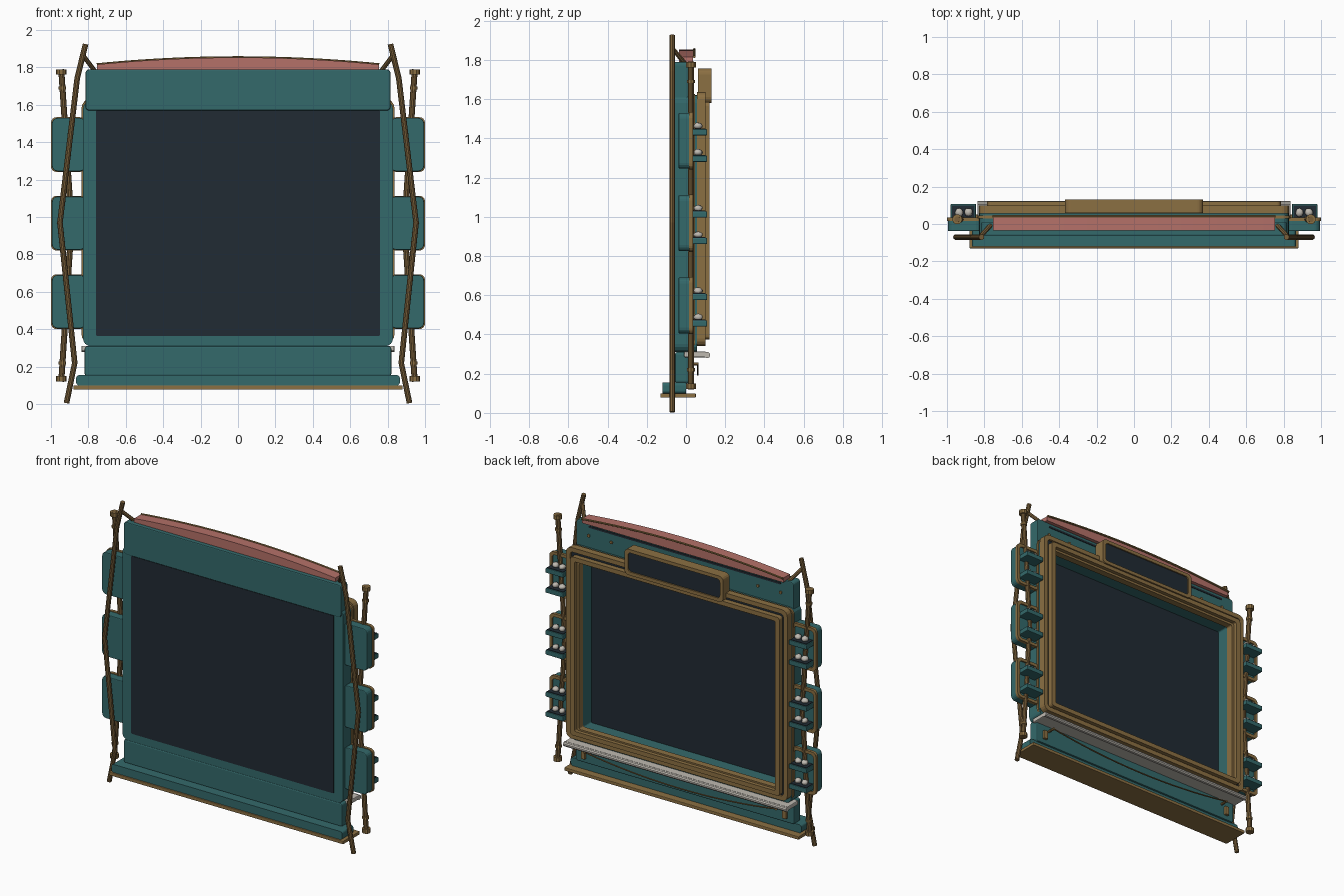
import bpy, bmesh, math, random
from mathutils import Vector

if "Cube" in bpy.data.objects:
    bpy.data.objects.remove(bpy.data.objects["Cube"])
random.seed(4)

def mat(name, c):
    m = bpy.data.materials.new(name)
    m.diffuse_color = (*c, 1)
    m.use_nodes = True
    m.node_tree.nodes["Principled BSDF"].inputs["Base Color"].default_value = m.diffuse_color
    return m

TEAL = mat("teal paint", (0.034, 0.142, 0.147))
DARK = mat("dark screen", (0.015, 0.024, 0.033))
GOLD = mat("old brass", (0.26, 0.16, 0.055))
BROWN = mat("brown rod", (0.19, 0.115, 0.042))
PINK = mat("faded pink", (0.46, 0.165, 0.14))
PALE = mat("pale stone", (0.52, 0.49, 0.44))

def finish(name, bm, m, smooth=False):
    bmesh.ops.recalc_face_normals(bm, faces=bm.faces)
    me = bpy.data.meshes.new(name)
    bm.to_mesh(me)
    bm.free()
    me.materials.append(m)
    o = bpy.data.objects.new(name, me)
    bpy.context.collection.objects.link(o)
    if smooth:
        for p in me.polygons:
            p.use_smooth = True
    return o

def outline(x0, x1, z0, z1, r, n=4):
    pts = []
    for cx, cz, a in ((x1-r, z1-r, 0), (x0+r, z1-r, 90), (x0+r, z0+r, 180), (x1-r, z0+r, 270)):
        for i in range(n + 1):
            t = math.radians(a + 90 * i / n)
            pts.append((cx + r * math.cos(t), cz + r * math.sin(t)))
    return pts

def plate(name, rect, y0, y1, m, r=0.02, hole=None, hr=0.01, bevel=0):
    """Rounded slab facing y, optionally with a rounded opening."""
    bm = bmesh.new()
    def loop(pts, y):
        return [bm.verts.new((x, y, z)) for x, z in pts]
    def bridge(a, b):
        for i in range(len(a)):
            j = (i + 1) % len(a)
            bm.faces.new((a[i], a[j], b[j], b[i]))
    o = outline(*rect, r)
    a, b = loop(o, y0), loop(o, y1)
    bridge(a, b)
    if hole:
        h = outline(*hole, hr)
        c, d = loop(h, y0), loop(h, y1)
        bridge(c, d)
        bridge(a, c)
        bridge(b, d)
    else:
        bm.faces.new(a)
        bm.faces.new(b)
    ob = finish(name, bm, m)
    if bevel:
        md = ob.modifiers.new("soft edge", "BEVEL")
        md.width, md.segments, md.limit_method = bevel, 2, 'ANGLE'
        md.angle_limit = math.radians(40)
    return ob

def box(name, x0, x1, y0, y1, z0, z1, m, bevel=0.006):
    bm = bmesh.new()
    bmesh.ops.create_cube(bm, size=1)
    for v in bm.verts:
        v.co = ((x0+x1)/2 + v.co.x*(x1-x0), (y0+y1)/2 + v.co.y*(y1-y0), (z0+z1)/2 + v.co.z*(z1-z0))
    ob = finish(name, bm, m)
    if bevel:
        md = ob.modifiers.new("soft edge", "BEVEL")
        md.width, md.segments = bevel, 2
    return ob

def tube(name, pts, rad, m, sides=10):
    """Round rod swept along points."""
    bm = bmesh.new()
    P = [Vector(p) for p in pts]
    rings = []
    for i, p in enumerate(P):
        t = (P[min(i+1, len(P)-1)] - P[max(i-1, 0)]).normalized()
        u = t.cross(Vector((0, 1, 0.01))).normalized()
        w = t.cross(u)
        rings.append([bm.verts.new(p + rad*(u*math.cos(k*math.tau/sides) + w*math.sin(k*math.tau/sides)))
                      for k in range(sides)])
    for a, b in zip(rings, rings[1:]):
        for k in range(sides):
            j = (k + 1) % sides
            bm.faces.new((a[k], a[j], b[j], b[k]))
    bm.faces.new(rings[0])
    bm.faces.new(rings[-1])
    return finish(name, bm, m)

# Base plate, plinth and lower panel
box("base_plate", -0.88, 0.88, -0.13, 0.05, 0.078, 0.10, GOLD, 0.004)
plate("plinth", (-0.865, 0.865, 0.10, 0.155), -0.12, 0.0, TEAL, 0.015)
plate("lower_panel", (-0.82, 0.82, 0.15, 0.31), -0.055, 0.012, TEAL, 0.015, bevel=0.008)

# Main casing with the recessed screen
plate("casing", (-0.828, 0.828, 0.31, 1.62), -0.055, 0.055, TEAL, 0.04,
      hole=(-0.735, 0.735, 0.41, 1.545))
plate("casing_trim", (-0.836, 0.836, 0.33, 1.625), 0.03, 0.045, GOLD, 0.04,
      hole=(-0.80, 0.80, 0.37, 1.58))
plate("screen", (-0.76, 0.76, 0.365, 1.57), -0.06, -0.035, DARK, 0.008)

# Header panel with rivets and a dark vent
plate("header_panel", (-0.815, 0.815, 1.57, 1.79), -0.062, 0.012, TEAL, 0.02, bevel=0.006)
plate("header_vent", (-0.72, 0.72, 1.755, 1.768), 0.01, 0.016, DARK, 0.005)
for s in (-1, 1):
    for x in (0.55, 0.72):
        tube("header_rivet", [(s*x, 0.008, 1.70), (s*x, 0.02, 1.70)], 0.01, GOLD, 8)

# Stepped brass frame round the screen
plate("outer_frame", (-0.83, 0.83, 0.34, 1.635), 0.055, 0.10, GOLD, 0.04,
      hole=(-0.80, 0.80, 0.37, 1.605), hr=0.02)
plate("frame_groove", (-0.81, 0.81, 0.36, 1.615), 0.052, 0.085, DARK, 0.02,
      hole=(-0.77, 0.77, 0.39, 1.575))
plate("inner_frame", (-0.785, 0.785, 0.375, 1.585), 0.052, 0.12, GOLD, 0.02,
      hole=(-0.752, 0.752, 0.405, 1.555))
plate("screen_lip", (-0.755, 0.755, 0.40, 1.56), 0.05, 0.095, GOLD, 0.01,
      hole=(-0.735, 0.735, 0.415, 1.54))

# Name board above the screen
plate("sign_box", (-0.37, 0.37, 1.58, 1.755), 0.06, 0.118, GOLD, 0.03)
plate("sign_rim", (-0.37, 0.37, 1.58, 1.755), 0.118, 0.131, GOLD, 0.03,
      hole=(-0.345, 0.345, 1.603, 1.732), hr=0.02)
plate("sign_face", (-0.35, 0.35, 1.60, 1.735), 0.116, 0.122, DARK, 0.02)

# Arched pink canopy and its brass edging
def arch(x):
    return 1.815 + 0.038 * (1 - (x / 0.76) ** 2)
xs = [-0.755 + 1.51 * i / 24 for i in range(25)]
bm = bmesh.new()
rows = [[bm.verts.new((x, y, z)) for x in xs for z in (1.785, arch(x))] for y in (-0.035, 0.036)]
f, b = rows
for i in range(0, 48, 2):
    bm.faces.new((f[i], f[i+2], f[i+3], f[i+1]))
    bm.faces.new((b[i], b[i+2], b[i+3], b[i+1]))
    bm.faces.new((f[i+1], f[i+3], b[i+3], b[i+1]))
    bm.faces.new((f[i], f[i+2], b[i+2], b[i]))
for i in (0, 48):
    bm.faces.new((f[i], f[i+1], b[i+1], b[i]))
finish("canopy", bm, PINK)
tube("canopy_edge", [(x, 0.042, arch(x) + 0.0) for x in xs], 0.007, GOLD, 6)

# Pale ledge under the frame, and the hanging cord
box("ledge", -0.836, 0.836, -0.01, 0.105, 0.283, 0.312, PALE)
tube("ledge_lip", [(-0.836, 0.108, 0.295), (0.836, 0.108, 0.295)], 0.016, PALE, 10)
tube("cord", [(-0.72 + 1.44*i/16, 0.06, 0.195 + 0.055*((i-8)/8)**2) for i in range(17)], 0.005, BROWN, 6)

for s in (-1, 1):
    side = "left" if s < 0 else "right"
    tube(side + "_cord_hook", [(s*0.72, 0.01, 0.25), (s*0.72, 0.065, 0.25)], 0.008, GOLD, 8)
    box(side + "_latch", min(s*0.74, s*0.77), max(s*0.74, s*0.77), 0.01, 0.03, 0.18, 0.24, GOLD, 0.004)
    # Bent rod in front and its brace
    tube(side + "_front_rod", [(s*x, -0.07, z) for x, z in
         ((0.815, 1.925), (0.86, 1.74), (0.952, 0.97), (0.873, 0.22), (0.917, 0.005))], 0.015, BROWN)
    tube(side + "_brace", [(s*0.825, -0.07, 1.86), (s*0.765, -0.005, 1.78)], 0.012, BROWN, 8)
    # Rear rod with end collars
    rear = [(0.945, 1.79), (0.89, 0.96), (0.945, 0.12)]
    tube(side + "_rear_rod", [(s*x, 0.025, z) for x, z in rear], 0.016, BROWN)
    for z in (1.775, 0.135):
        tube(side + "_rod_collar", [(s*0.945, 0.025, z-0.014), (s*0.945, 0.025, z+0.014)], 0.027, GOLD)
    for z in (1.69, 0.22):
        tube(side + "_rod_ring", [(s*0.94, 0.025, z-0.008), (s*0.94, 0.025, z+0.008)], 0.021, GOLD)

    # Three side pods, each with two shelves of stones
    for z in (0.405, 0.825, 1.245):
        def span(a, c):
            return (min(s*a, s*c), max(s*a, s*c))
        plate(side + "_pod", (*span(0.815, 0.995), z, z+0.285), -0.038, 0.02, TEAL, 0.03, bevel=0.005)
        plate(side + "_pod_rim", (*span(0.815, 1.0), z-0.004, z+0.289), 0.016, 0.036, GOLD, 0.03,
              hole=(*span(0.835, 0.98), z+0.017, z+0.268), hr=0.02)
        plate(side + "_pod_back", (*span(0.83, 0.985), z+0.012, z+0.273), 0.018, 0.026, TEAL, 0.02)
        for dz in (0.045, 0.18):
            zz = z + dz
            box(side + "_shelf", *span(0.845, 0.98), 0.02, 0.108, zz-0.01, zz+0.022, TEAL, 0.005)
            box(side + "_shelf_liner", *span(0.853, 0.972), 0.03, 0.10, zz+0.02, zz+0.026, DARK, 0)
            for x in (0.885, 0.935):
                bm = bmesh.new()
                bmesh.ops.create_icosphere(bm, subdivisions=2, radius=0.023)
                k = random.uniform(0.8, 1.1)
                for v in bm.verts:
                    q = random.uniform(0.9, 1.1)
                    v.co = Vector((s*x + v.co.x*k*q, 0.062 + v.co.y*q, zz + 0.038 + v.co.z*0.75*q))
                finish(side + "_stone", bm, PALE, True)
